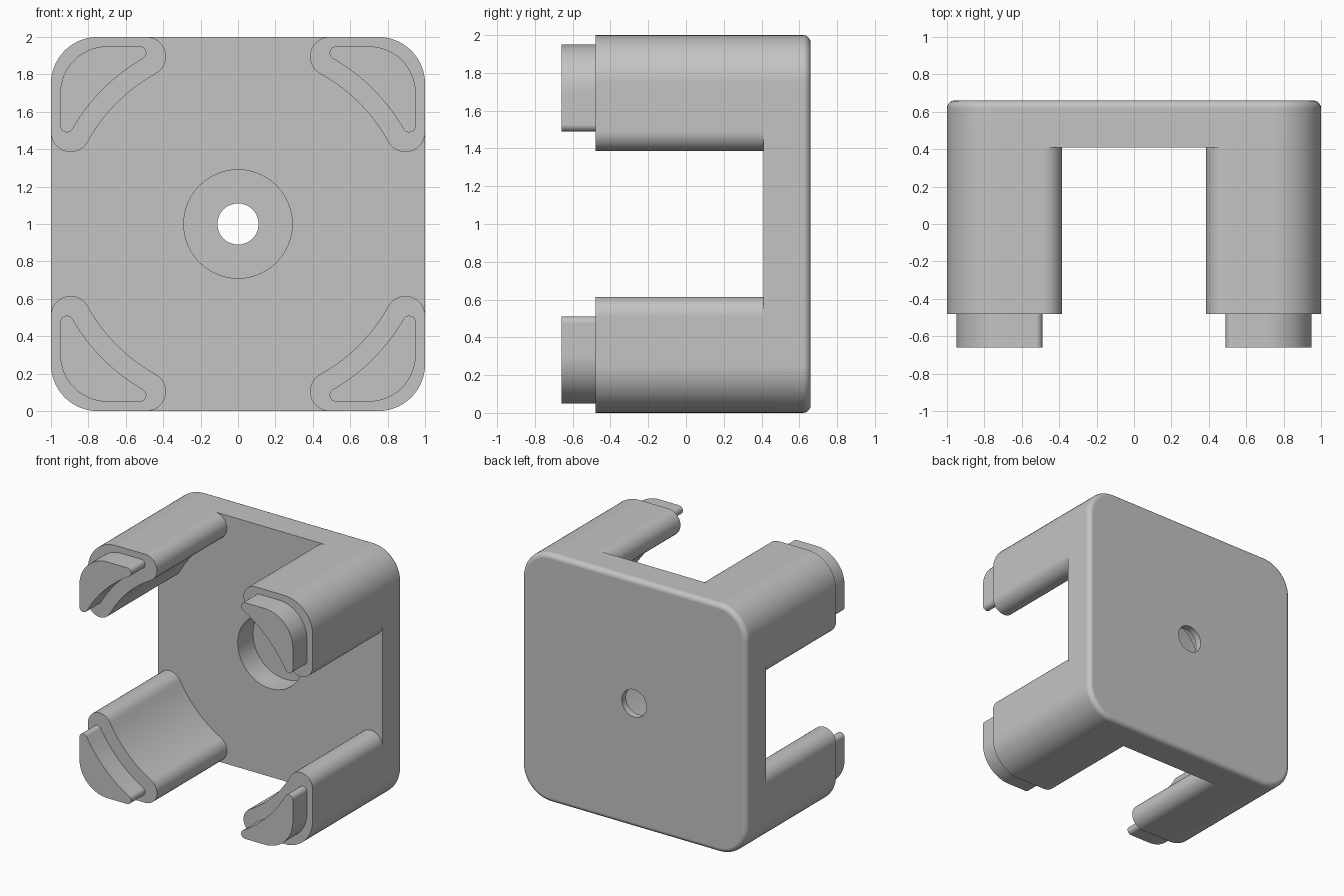
import bpy
import bmesh
from math import cos, sin, pi, radians, atan2, hypot

cube = bpy.data.objects.get("Cube")
if cube:
    bpy.data.objects.remove(cube, do_unlink=True)

PLATE_FRONT, PLATE_BACK = 0.41, 0.66
LEG_FRONT, TAB_FRONT = -0.48, -0.66
STEPS = 14  # segments per quarter turn

grey = bpy.data.materials.new("plain grey")
grey.use_nodes = True
colour = (0.55, 0.55, 0.55, 1)
grey.diffuse_color = colour
grey.node_tree.nodes["Principled BSDF"].inputs["Base Color"].default_value = colour


def finish(bm, name):
    bmesh.ops.recalc_face_normals(bm, faces=bm.faces[:])
    mesh = bpy.data.meshes.new(name)
    bm.to_mesh(mesh)
    bm.free()
    mesh.materials.append(grey)
    obj = bpy.data.objects.new(name, mesh)
    bpy.context.collection.objects.link(obj)
    bpy.ops.object.select_all(action='DESELECT')
    obj.select_set(True)
    bpy.context.view_layer.objects.active = obj
    bpy.ops.object.shade_smooth_by_angle(angle=radians(30))
    weighted = obj.modifiers.new("flat sides", 'WEIGHTED_NORMAL')
    weighted.keep_sharp = True
    return obj


def arc(cx, cz, r, start, end, steps=STEPS):
    """Points along an arc, angles in radians."""
    angles = [start + (end - start) * i / steps for i in range(steps + 1)]
    return [(cx + r * cos(a), cz + r * sin(a)) for a in angles]


def rounded_square(half, r):
    c = half - r
    points = []
    for i, (sx, sz) in enumerate([(1, 1), (-1, 1), (-1, -1), (1, -1)]):
        points += arc(sx * c, sz * c, r, i * pi / 2, (i + 1) * pi / 2)
    return points


def circle(r):
    count = 4 * (STEPS + 1)
    shift = pi / count
    return arc(0, 0, r, shift, shift + 2 * pi, count)[:-1]


# Plate: closed loft through the rim, rounded back edge, hole and counterbore
fillet = 0.04
rings = [(rounded_square(1, 0.25), PLATE_FRONT)]
for i in range(6):
    a = i / 5 * pi / 2
    inset = fillet * (1 - cos(a))
    rings.append((rounded_square(1 - inset, 0.25 - inset),
                  PLATE_BACK - fillet * (1 - sin(a))))
rings += [(circle(0.11), PLATE_BACK), (circle(0.11), 0.605),
          (circle(0.29), 0.605), (circle(0.29), PLATE_FRONT)]
bm = bmesh.new()
loops = [[bm.verts.new((x, y, z + 1)) for x, z in pts] for pts, y in rings]
for j, loop in enumerate(loops):
    following = loops[(j + 1) % len(loops)]
    for i in range(len(loop)):
        k = (i + 1) % len(loop)
        bm.faces.new((loop[i], loop[k], following[k], following[i]))
finish(bm, "base_plate")


def crescent(edge, corner, reach, tip):
    """Corner section: rounded outside, round tips, hollow inside arc."""
    side = edge - tip
    lean = atan2(reach, side)
    inner = hypot(reach, side) - tip
    c = edge - corner
    points = arc(c, c, corner, 0, pi / 2)
    points += arc(reach, side, tip, pi / 2, pi * 1.5 - lean)
    points += arc(0, 0, inner, pi / 2 - lean, lean)[1:-1]
    points += arc(side, reach, tip, pi + lean, 2 * pi)
    return points


def corner_post(name, section, front, back, turn):
    bm = bmesh.new()
    c, s = round(cos(turn)), round(sin(turn))
    verts = [bm.verts.new((c * x - s * z, front, s * x + c * z + 1))
             for x, z in section]
    face = bm.faces.new(verts)
    made = bmesh.ops.extrude_face_region(bm, geom=[face], use_keep_orig=True)
    moved = [g for g in made["geom"] if isinstance(g, bmesh.types.BMVert)]
    bmesh.ops.translate(bm, verts=moved, vec=(0, back - front, 0))
    finish(bm, name)


# Four corner legs, each with a thinner locating tab on its end
leg_section = crescent(1, 0.25, 0.49, 0.105)
tab_section = crescent(0.95, 0.25, 0.525, 0.035)
corners = ["upper_left", "upper_right", "lower_right", "lower_left"]
for i, corner in enumerate(corners):
    turn = i * pi / 2
    corner_post(corner + "_leg", leg_section, LEG_FRONT, PLATE_FRONT, turn)
    corner_post(corner + "_tab", tab_section, TAB_FRONT, LEG_FRONT, turn)
